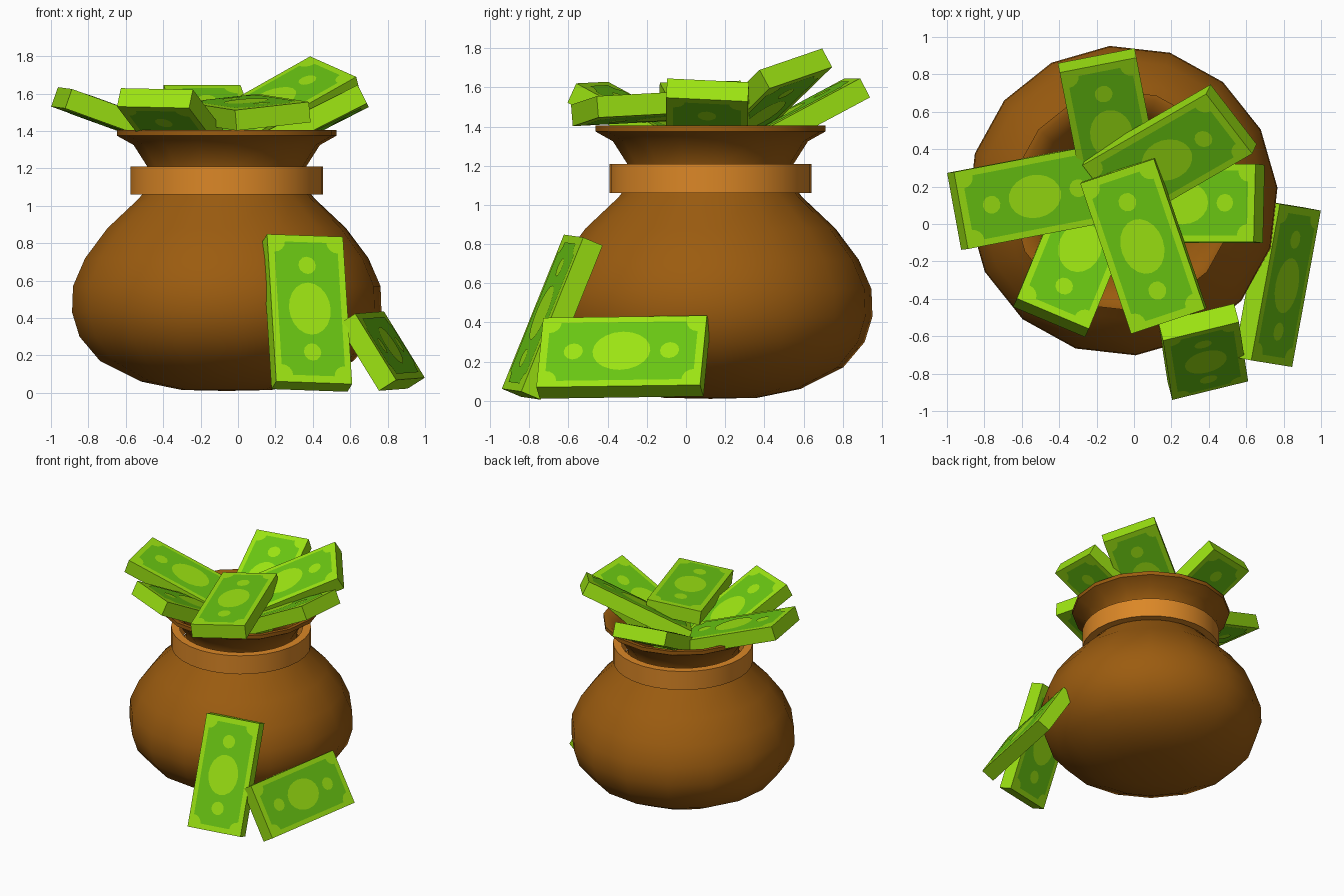
import bpy, bmesh
from math import sin, cos, pi, radians
from mathutils import Vector, Matrix

cube = bpy.data.objects.get("Cube")
if cube:
    bpy.data.objects.remove(cube)


def material(name, srgb):
    col = [c / 12.92 if c <= 0.04 else ((c + 0.055) / 1.055) ** 2.4 for c in srgb] + [1]
    m = bpy.data.materials.new(name)
    m.use_nodes = True
    m.diffuse_color = col
    m.node_tree.nodes["Principled BSDF"].inputs["Base Color"].default_value = col
    return m


bag_brown = material("bag_brown", (0.61, 0.36, 0.06))
band_tan = material("band_tan", (0.86, 0.53, 0.15))
light_green = material("light_green", (0.61, 0.89, 0.07))
mid_green = material("mid_green", (0.41, 0.77, 0.07))


def finish(bm, name, mats):
    mesh = bpy.data.meshes.new(name)
    bm.to_mesh(mesh)
    bm.free()
    obj = bpy.data.objects.new(name, mesh)
    bpy.context.collection.objects.link(obj)
    for m in mats:
        mesh.materials.append(m)
    return obj


def lathe(name, profile, sides, mat, closed=False, turn=0.0):
    """Spin a (radius, height) profile around z."""
    bm = bmesh.new()
    rings = []
    for r, z in profile:
        if r == 0:
            rings.append([bm.verts.new((0, 0, z))] * sides)
        else:
            rings.append([bm.verts.new((r * cos(turn + 2 * pi * i / sides),
                                        r * sin(turn + 2 * pi * i / sides), z))
                          for i in range(sides)])
    pairs = list(zip(rings, rings[1:]))
    if closed:
        pairs.append((rings[-1], rings[0]))
    for a, b in pairs:
        for i in range(sides):
            j = (i + 1) % sides
            bm.faces.new(dict.fromkeys((a[i], a[j], b[j], b[i])))
    bmesh.ops.recalc_face_normals(bm, faces=bm.faces)
    obj = finish(bm, name, [mat])
    obj.location = (-0.06, 0.125, 0)
    bpy.ops.object.select_all(action='DESELECT')
    obj.select_set(True)
    bpy.context.view_layer.objects.active = obj
    bpy.ops.object.shade_smooth_by_angle(angle=radians(42))
    return obj


# Pot-bellied bag with flared mouth and a hollow neck
lathe("bag", [(0, 0.01), (0.24, 0.015), (0.46, 0.06), (0.68, 0.17), (0.79, 0.3),
              (0.83, 0.43), (0.825, 0.57), (0.76, 0.72), (0.64, 0.88), (0.47, 1.04),
              (0.41, 1.12), (0.42, 1.2), (0.5, 1.325), (0.59, 1.375), (0.59, 1.405),
              (0.56, 1.405), (0.48, 1.345), (0.39, 1.2), (0.38, 1.12), (0.43, 1.0),
              (0, 0.95)], 16, bag_brown, turn=radians(4.8))

# Loose band around the neck
lathe("neck_band", [(0.515, 1.06), (0.515, 1.21), (0.455, 1.21), (0.455, 1.06)],
      32, band_tan, closed=True)

LENGTH, WIDTH, THICK = 0.85, 0.418, 0.11


def ellipse(cx, rx, ry, n):
    return [(cx + rx * cos(2 * pi * i / n), ry * sin(2 * pi * i / n)) for i in range(n)]


def panel_outline():
    """Rectangle with concave rounded corners."""
    hx, hy, r = LENGTH / 2 - 0.04, WIDTH / 2 - 0.035, 0.06
    pts = []
    for k, (sx, sy) in enumerate([(1, 1), (-1, 1), (-1, -1), (1, -1)]):
        arc = [(sx * (hx - r * sin(t * pi / 8)), sy * (hy - r * cos(t * pi / 8)))
               for t in range(5)]
        pts += arc if k % 2 == 0 else arc[::-1]
    return pts


def cash_stack(name, centre, along, across):
    """Banknote bundle: centre, long direction, short direction."""
    u = Vector(along).normalized()
    v = Vector(across)
    v = (v - u * v.dot(u)).normalized()
    n = u.cross(v)
    bm = bmesh.new()
    bmesh.ops.create_cube(bm, size=1, matrix=Matrix.Diagonal((LENGTH, WIDTH, THICK, 1)))
    # Printed panel, portrait oval and two dots on both large faces
    prints = [(panel_outline(), 0.003, 1), (ellipse(0, 0.15, 0.115, 20), 0.006, 0),
              (ellipse(0.25, 0.05, 0.048, 12), 0.006, 0),
              (ellipse(-0.25, 0.05, 0.048, 12), 0.006, 0)]
    for side in (1, -1):
        for pts, lift, index in prints:
            face = bm.faces.new([bm.verts.new((x, y, side * (THICK / 2 + lift)))
                                 for x, y in pts])
            face.material_index = index
            face.normal_update()
            if face.normal.z * side < 0:
                face.normal_flip()
    obj = finish(bm, name, [light_green, mid_green])
    obj.matrix_world = Matrix.Translation(centre) @ Matrix((u, v, n)).transposed().to_4x4()


# Stacks bursting out of the mouth
cash_stack("cash_stack_top", (0.05, -0.115, 1.5), (0.32, -0.945, -0.05), (0.39, 0.145, 0.045))
cash_stack("cash_stack_left", (0.29, 0.11, 1.395), (0.89, 0, 0.45), (0, 0.42, -0.025))
cash_stack("cash_stack_back_left", (0.19, 0.37, 1.51), (0.78, 0.45, 0.44), (0.245, -0.32, -0.11))
cash_stack("cash_stack_back", (-0.125, 0.505, 1.4), (-0.17, 0.87, 0.465), (0.415, 0.08, 0))
cash_stack("cash_stack_right", (-0.55, 0.145, 1.435), (-0.926, -0.177, 0.335), (0.075, -0.41, -0.01))
cash_stack("cash_stack_front_right", (-0.3, -0.15, 1.385), (-0.34, -0.83, 0.45), (0.39, -0.16, -0.01))

# Stacks on the ground leaning against the bag
cash_stack("cash_stack_leaning", (0.37, -0.683, 0.427), (0.05, -0.32, -0.795), (0.405, 0.105, 0))
cash_stack("cash_stack_lying", (0.767, -0.32, 0.223), (0.155, 0.845, 0.012), (0.22, -0.03, -0.355))
